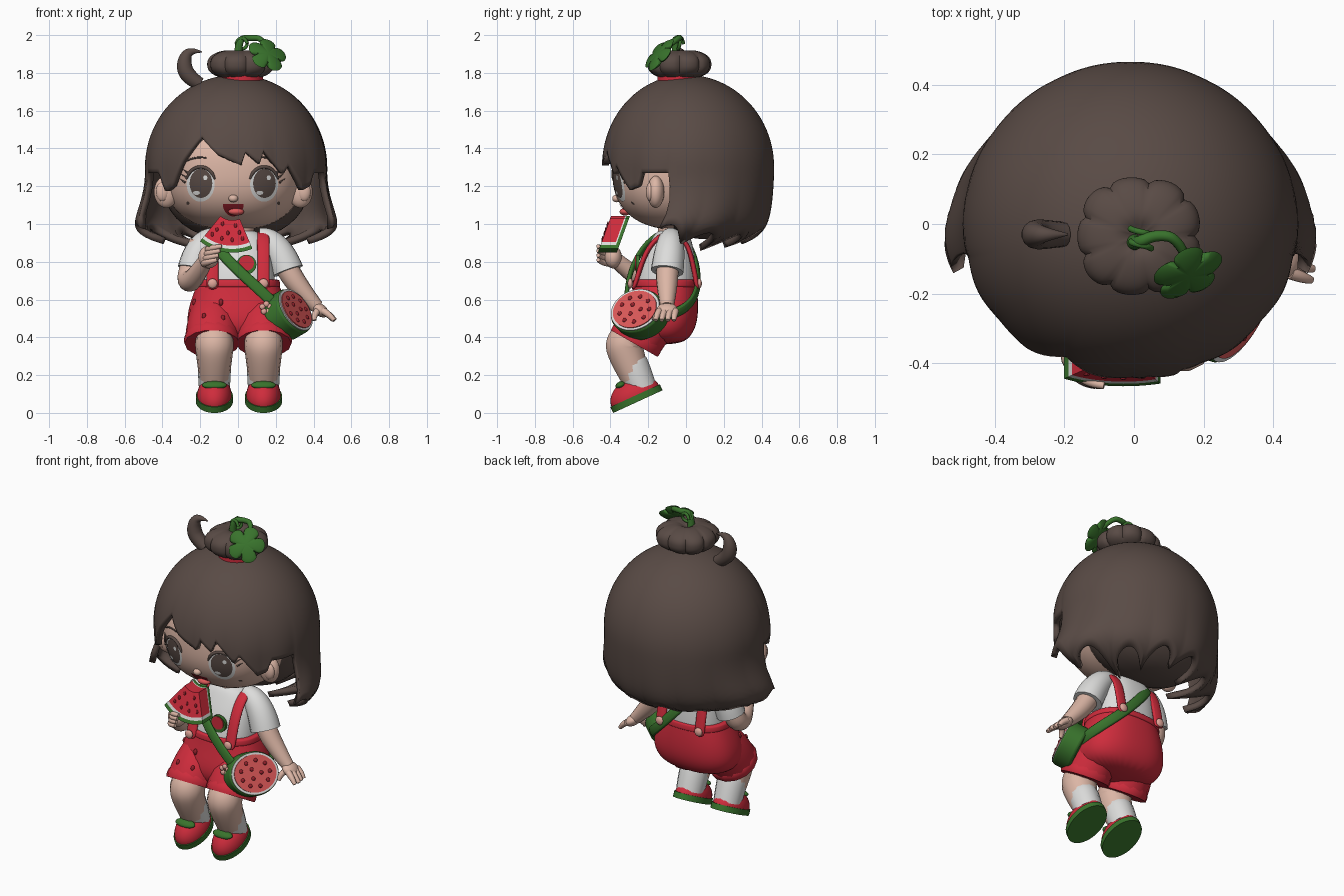
import bpy, bmesh, math
from mathutils import Vector, Matrix

cube = bpy.data.objects.get("Cube")
if cube:
    bpy.data.objects.remove(cube)


def material(name, *rgb):
    m = bpy.data.materials.new(name)
    m.use_nodes = True
    m.diffuse_color = (*rgb, 1)
    m.node_tree.nodes["Principled BSDF"].inputs["Base Color"].default_value = (*rgb, 1)
    return m


HAIR = material("dark brown", .1, .07, .06)
SKIN = material("warm skin", .72, .47, .38)
RED = material("bright red", .62, .025, .045)
GREEN = material("leaf green", .04, .17, .025)
WHITE = material("soft white", .72, .72, .71)
MELON = material("melon pink", .72, .1, .1)
SEED = material("seed dark red", .3, .015, .025)
BUTTON = material("button pink", .75, .38, .32)


def finish(obj, mat, angle=50):
    obj.data.materials.clear()
    obj.data.materials.append(mat)
    bpy.ops.object.select_all(action='DESELECT')
    obj.select_set(True)
    bpy.context.view_layer.objects.active = obj
    bpy.ops.object.shade_smooth_by_angle(angle=math.radians(angle))
    return obj


def from_bmesh(name, bm, mat):
    bmesh.ops.remove_doubles(bm, verts=bm.verts, dist=1e-5)
    bmesh.ops.recalc_face_normals(bm, faces=bm.faces)
    me = bpy.data.meshes.new(name)
    bm.to_mesh(me)
    bm.free()
    obj = bpy.data.objects.new(name, me)
    bpy.context.collection.objects.link(obj)
    return finish(obj, mat)


def grid(name, rows, mat, wrap=True, caps=False, subdiv=0):
    """Skin rows of points with quads."""
    bm = bmesh.new()
    vs = [[bm.verts.new(p) for p in row] for row in rows]
    n = len(rows[0])
    for a, b in zip(vs, vs[1:]):
        for i in range(n if wrap else n - 1):
            j = (i + 1) % n
            bm.faces.new((a[i], a[j], b[j], b[i]))
    if caps:
        bm.faces.new(vs[0])
        bm.faces.new(vs[-1])
    obj = from_bmesh(name, bm, mat)
    if subdiv:
        smooth = obj.modifiers.new("smooth", 'SUBSURF')
        smooth.levels = smooth.render_levels = subdiv
    return obj


def ball(name, loc, scale, mat, rot=Matrix.Identity(3), shape=Vector, seg=24):
    bm = bmesh.new()
    bmesh.ops.create_uvsphere(bm, u_segments=seg, v_segments=seg * 2 // 3, radius=1)
    for v in bm.verts:
        v.co = Vector(c * s for c, s in zip(shape(v.co), scale))
    bm.transform(Matrix.Translation(loc) @ rot.to_4x4())
    return from_bmesh(name, bm, mat)


def disc(name, frame, radius, depth, mat, oval=1):
    """Cylinder whose top rests at the frame's origin."""
    bm = bmesh.new()
    bmesh.ops.create_cone(bm, cap_ends=True, segments=40, radius1=radius, radius2=radius, depth=depth)
    bm.transform(frame @ Matrix.Translation((0, 0, -depth / 2)) @ Matrix.Diagonal((1, oval, 1, 1)))
    return from_bmesh(name, bm, mat)


def tube(name, pts, radii, mat):
    cu = bpy.data.curves.new(name, 'CURVE')
    cu.dimensions = '3D'
    cu.bevel_depth, cu.bevel_resolution, cu.use_fill_caps = 1, 5, True
    sp = cu.splines.new('NURBS')
    sp.points.add(len(pts) - 1)
    for point, p, r in zip(sp.points, pts, radii):
        point.co, point.radius = (*p, 1), r
    sp.use_endpoint_u, sp.order_u, sp.resolution_u = True, min(3, len(pts)), 8
    obj = bpy.data.objects.new(name, cu)
    bpy.context.collection.objects.link(obj)
    bpy.ops.object.select_all(action='DESELECT')
    obj.select_set(True)
    bpy.context.view_layer.objects.active = obj
    bpy.ops.object.convert(target='MESH')
    return finish(bpy.context.view_layer.objects.active, mat)


def loft(name, rings, mat, n=2.4):
    """Stacked superellipse rings (y, z, half width, half depth)."""
    def power(c):
        return math.copysign(abs(c) ** (2 / n), c)
    turns = [math.tau * i / 32 for i in range(32)]
    rows = [[(rx * power(math.cos(t)), y + ry * power(math.sin(t)), z) for t in turns]
            for y, z, rx, ry in rings]
    return grid(name, rows, mat, caps=True, subdiv=2)


def ribbon(name, pts, center, width, mat):
    pts = [Vector(p) for p in pts]
    rows = []
    for i, p in enumerate(pts):
        along = (pts[min(i + 1, len(pts) - 1)] - pts[max(i - 1, 0)]).normalized()
        out = (p - Vector(center)).normalized()
        side = along.cross(out).normalized() * width
        out *= .016
        rows.append([p - side - out, p + side - out, p + side + out, p - side + out])
    return grid(name, rows, mat, caps=True, subdiv=2)


# Head, with small details laid on its surface
CX, CY, CZ, A, B, C, N = -.025, -.03, 1.28, .37, .36, .31, 2.4


def squarish(d):
    return d / sum(abs(c) ** N for c in d) ** (1 / N)


def on_face(x, z, lift=.004):
    inside = 1 - abs((x - CX) / A) ** N - abs((z - CZ) / C) ** N
    return Vector((x, CY - B * max(inside, 0) ** (1 / N) - lift, z))


def decal(name, x, z, rx, rz, mat, lift, start=0, end=math.tau):
    angles = [start + (end - start) * i / 32 for i in range(33)]
    rows = [[on_face(x + rx * k / 5 * math.cos(a), z + rz * k / 5 * math.sin(a), lift)
             for a in angles] for k in range(6)]
    return grid(name, rows, mat, wrap=False)


ball("head", (CX, CY, CZ), (A, B, C), SKIN, shape=squarish, seg=64)
ball("nose", on_face(CX, 1.135), (.025, .022, .02), SKIN)
tube("neck", [(0, -.07, .9), (0, -.06, 1.03)], [.085, .085], SKIN)
for s, side in ((-1, "right"), (1, "left")):
    ball(side + "_ear", (CX + s * .355, -.16, 1.17), (.065, .045, .085), SKIN)
    ball(side + "_ear_hollow", (CX + s * .375, -.19, 1.17), (.035, .022, .05), SKIN)
    ex = CX + s * .168 - .005
    decal(side + "_eye_white", ex, 1.21, .074, .092, WHITE, .003)
    decal(side + "_iris", ex + .002, 1.215, .06, .077, HAIR, .006)
    decal(side + "_eye_shine", ex + .025, 1.245, .011, .013, WHITE, .009)
    decal(side + "_eye_glow", ex - .022, 1.165, .018, .011, WHITE, .009)
    arc = [math.pi * (.08 + .84 * i / 8) for i in range(9)]
    tube(side + "_lash", [on_face(ex + .078 * math.cos(a), 1.215 + .088 * math.sin(a)) for a in arc],
         [.004] + [.009] * 7 + [.004], HAIR)
    for k in range(3):
        flick = ex + s * (.066 + .008 * k)
        tube(side + "_lash_flick", [on_face(flick, 1.27 - .025 * k), on_face(flick + s * .03, 1.29 - .025 * k)],
             [.006, .001], HAIR)
    tube(side + "_brow", [on_face(ex + s * d, z) for d, z in ((-.03, 1.35), (.03, 1.36), (.08, 1.33))],
         [.003, .007, .003], HAIR)
    decal(side + "_cheek_dot", CX + s * .24, 1.11, .008, .009, HAIR, .004)
decal("mouth", CX, 1.105, .055, .065, SEED, .004, math.pi, math.tau)
ball("tongue", on_face(CX + .015, 1.065), (.042, .03, .02), MELON)

# Hair shell: an ellipsoid cap whose lower edge follows a fringe outline
EDGE = [(-180, .94), (-130, .9), (-100, .94), (-84, .98), (-78, 1.27), (-58, 1.27), (-52, 1.17), (-45, 1.2),
        (-36, 1.33), (-24, 1.46), (-12, 1.37), (3, 1.31), (6, 1.38), (15, 1.32), (18, 1.39), (31, 1.26),
        (35, 1.31), (48, 1.18), (55, 1.2), (58, 1.27), (78, 1.27), (84, .98), (100, .94), (130, .9), (180, .94)]


def edge_height(deg):
    for (a, za), (b, zb) in zip(EDGE, EDGE[1:]):
        if a <= deg <= b:
            return za + (zb - za) * (deg - a) / (b - a)


def hair_column(deg):
    f = math.radians(deg)
    lock = abs(math.sin(f * 7))
    low = edge_height(deg) + (.08 * (lock - .6) if abs(deg) > 84 else 0)
    sideways = math.sin(f) ** 6
    column = []
    for k in range(33):
        t = k / 32
        z = 1.79 - (1.79 - low) * (1 - math.cos(t * math.pi / 2))
        u = (1.3 - z) / .3
        r = math.sqrt(max(0, 1 - ((z - 1.3) / .49) ** 2)) if u < 0 else 1
        sweep = f
        if u > 0:
            r += sideways * (.18 * u * u - .03 * u - .04 * u ** 8)
            r -= (1 - sideways) * (.055 * u * u + .022 * u ** 8)
            if abs(deg) > 77:
                # side locks sweep forward beneath the ears
                sweep -= math.copysign(.28 * u ** 3 * (1 - abs(deg) / 180), deg)
        r *= 1 + .02 * (lock - .6) * t ** 6
        depth = .457 - .01 * math.cos(f)
        column.append((-.01 + .482 * r * math.sin(sweep), -depth * r * math.cos(sweep), z))
    return column


hair = grid("hair", [hair_column(-180 + 1.5 * i) for i in range(241)], HAIR, wrap=False)
shell = hair.modifiers.new("thickness", 'SOLIDIFY')
shell.thickness, shell.offset = .035, -1
ball("inner_hair", (-.01, .11, 1.29), (.4, .29, .37), HAIR, shape=squarish, seg=40)
tube("hair_curl", [(-.19, -.03, 1.91), (-.255, -.03, 1.925), (-.29, -.03, 1.86), (-.27, -.03, 1.78),
                   (-.2, -.03, 1.74)], [.003, .02, .04, .045, .035], HAIR)


# Ribbed bun with its band, stem and leaf
def ribbed(d):
    swell = .9 + .1 * math.sqrt(abs(math.sin(4.5 * math.atan2(d.y, d.x))))
    dent = .35 * math.exp(-(d.x ** 2 + d.y ** 2) / .06) if d.z > 0 else 0
    return Vector((d.x * swell, d.y * swell, d.z - dent))


disc("bun_band", Matrix.Translation((.02, -.04, 1.79)), .112, .03, RED)
ball("bun", (.015, -.035, 1.845), (.178, .17, .08), HAIR, shape=lambda d: ribbed(squarish(d)), seg=72)
tube("stem", [(0, -.05, 1.87), (0, -.06, 1.98), (.06, -.03, 1.985), (.13, -.04, 1.985), (.16, -.12, 1.92)],
     [.024, .018, .016, .015, .012], GREEN)
spiral = [math.tau * i / 8 for i in range(13)]
tube("tendril", [(.02 + .03 * math.cos(a), -.07 + .006 * a, 1.955 + .03 * math.sin(a)) for a in spiral],
     [.009] * 13, GREEN)
leaf_frame = Matrix.Translation((.155, -.14, 1.895)) @ Vector((.35, -.7, .6)).to_track_quat('Z', 'Y').to_matrix().to_4x4()
outline = []
for i in range(60):
    a = math.tau * i / 60
    r = .108 * (.65 + .35 * math.sqrt(abs(math.cos(2.5 * a))))
    outline.append((r * math.cos(a), r * math.sin(a)))
grid("leaf", [[leaf_frame @ Vector((x * k, y * k, h)) for x, y in outline]
              for k, h in ((0, .018), (.8, .014), (1, 0), (.8, -.014), (0, -.014))], GREEN)

# Shirt, shorts and braces
loft("shirt", [(-.11, .64, .19, .16), (-.11, .68, .2, .165), (-.1, .8, .185, .15), (-.08, .9, .165, .115),
               (-.075, .95, .12, .09), (-.07, .97, .08, .07)], WHITE)
loft("shorts", [(-.11, .7, .212, .165), (-.11, .68, .217, .167), (-.115, .6, .25, .18), (-.13, .5, .275, .195),
                (-.135, .42, .26, .175), (-.13, .36, .18, .11)], RED)
loft("waistband", [(-.11, .71, .215, .168), (-.11, .7, .222, .173), (-.11, .67, .226, .177), (-.11, .66, .22, .172)], RED)
for s, side in ((-1, "right"), (1, "left")):
    x = s * .135
    ribbon(side + "_brace", [(x, -.28, .65), (x, -.262, .7), (x, -.228, .82), (x, -.17, .92), (x * .95, -.08, .965),
                             (x, .005, .91), (x, .035, .8), (x, .053, .7), (x, .06, .65)],
           (x, -.09, .74), .036, RED)
    for back, y in (("front", -.295), ("back", .07)):
        ball(side + "_" + back + "_button", (x, y, .685), (.026, .014, .026), BUTTON)
for x, y, z in ((-.09, -.292, .585), (-.23, -.2, .585), (-.18, -.336, .51), (-.08, -.335, .5)):
    ball("shorts_seed", (x, y, z), (.012, .014, .019), SEED, seg=12)
badge = Matrix.Translation((.045, -.265, .785)) @ Matrix.Rotation(math.pi / 2, 4, 'X')
disc("badge_rind", badge, .052, .02, GREEN)
disc("badge_flesh", badge @ Matrix.Translation((0, .008, .004)), .04, .02, RED)

# Legs, socks and shoes, toes tipped down
for s, side in ((-1, "right"), (1, "left")):
    x = .005 + s * .13
    tube(side + "_shorts_leg", [(s * .12, -.12, .56), (s * .132, -.215, .47), (s * .138, -.27, .375)],
         [.12, .15, .142], RED)
    tube(side + "_shorts_cuff", [(s * .138, -.245, .417), (s * .138, -.258, .395), (s * .138, -.274, .367)],
         [.138, .153, .145], RED)
    tube(side + "_leg", [(x, -.23, .45), (x, -.325, .39), (x, -.325, .32), (x, -.25, .15)],
         [.085, .103, .1, .075], SKIN)
    tube(side + "_sock", [(x, -.288, .262), (x, -.28, .245), (x, -.235, .13)], [.086, .09, .082], WHITE)
    foot = Matrix.Translation((x, -.262, .075)) @ Matrix.Rotation(.43, 4, 'X')
    disc(side + "_sole", foot @ Matrix.Translation((0, 0, .018)), .098, .035, GREEN, oval=1.47)
    ball(side + "_shoe", foot @ Vector((0, 0, .015)), (.092, .138, .1), RED, foot.to_3x3(),
         lambda d: Vector((d.x, d.y, max(d.z, 0))), 32)
    ball(side + "_shoe_strap", foot @ Vector((0, -.045, .1)), (.066, .03, .02), GREEN, foot.to_3x3())

# Arms: one raised to the snack, one hanging out
tube("right_sleeve", [(-.11, -.08, .93), (-.2, -.08, .92), (-.235, -.11, .76)], [.05, .08, .085], WHITE)
tube("right_arm", [(-.2, -.09, .9), (-.24, -.1, .8), (-.27, -.14, .69), (-.23, -.26, .71), (-.17, -.37, .81)],
     [.06, .06, .06, .052, .04], SKIN)
ball("right_palm", (-.155, -.385, .825), (.055, .045, .06), SKIN)
for k in range(4):
    z = .79 + .024 * k
    tube("right_finger", [(-.18 + .008 * k, -.4, z), (-.17, -.45, z + .008), (-.11 + .008 * k, -.465, z + .02)],
         [.018, .019, .01], SKIN)
tube("left_sleeve", [(.11, -.08, .93), (.2, -.08, .92), (.262, -.1, .75)], [.05, .082, .087], WHITE)
tube("left_arm", [(.2, -.09, .88), (.26, -.1, .76), (.335, -.1, .65), (.42, -.1, .56)], [.06, .062, .054, .036], SKIN)
ball("left_palm", (.435, -.1, .545), (.05, .055, .032), SKIN, Matrix.Rotation(.65, 3, 'Y'))
for k in range(4):
    y = -.14 + .028 * k
    tube("left_finger", [(.45, y, .54), (.485, y * 1.1, .52), (.515 - .006 * abs(k - 1), y * 1.15, .49)],
         [.019, .018, .011], SKIN)
tube("left_thumb", [(.425, -.13, .545), (.4, -.16, .52), (.405, -.17, .49)], [.018, .018, .01], SKIN)


# Fruit slice: wedge-shaped bands around the bitten tip, with rind along the far side
def slice_point(r, a, y):
    z = 1.12 + r * math.sin(a)
    return Vector((-.03 + r * math.cos(a), -.38 + y + (z - .95) * .36, z))


for part, r0, r1, y0, y1, mat in (("flesh", .1, .235, -.05, .025, RED), ("pith", .235, .252, -.05, .025, WHITE),
                                  ("far_pith", .1, .252, .025, .032, WHITE), ("far_rind", .1, .252, .032, .05, GREEN),
                                  ("rind", .252, .272, -.05, .05, GREEN)):
    grid("slice_" + part, [[slice_point(r0, a, y0), slice_point(r1, a, y0), slice_point(r1, a, y1),
                            slice_point(r0, a, y1)] for a in (math.radians(231 + 62 * i / 16) for i in range(17))],
         mat, caps=True)
for r, count in ((.13, 2), (.17, 3), (.205, 4)):
    for k in range(count):
        a = math.radians(231 + 62 * (k + .5) / count)
        ball("slice_seed", slice_point(r, a, -.051), (.008, .005, .013), SEED, seg=12)

# Round fruit bag with its cross strap and flower charm
bag = Matrix.Translation((.305, -.268, .545)) @ Vector((.77, -.45, .45)).to_track_quat('Z', 'Y').to_matrix().to_4x4()
FLAT = .84
body = disc("bag_body", bag, .153, .11, GREEN, FLAT)
rounding = body.modifiers.new("rounding", 'BEVEL')
rounding.width, rounding.segments = .015, 3
disc("bag_pith", bag @ Matrix.Translation((0, 0, .004)), .145, .02, WHITE, FLAT)
disc("bag_flesh", bag @ Matrix.Translation((0, 0, .01)), .13, .02, MELON, FLAT)
for r, count in ((.037, 3), (.09, 9)):
    for k in range(count):
        a = math.tau * k / count
        ball("bag_seed", bag @ Vector((r * math.cos(a), FLAT * r * math.sin(a), .01)), (.012, .012, .008), SEED,
             bag.to_3x3(), seg=12)
ribbon("bag_strap", [(.22, -.3, .55), (.17, -.32, .6), (.05, -.305, .71), (-.06, -.27, .81), (-.14, -.19, .92),
                     (-.14, -.08, .975), (-.1, .01, .92), (0, .06, .8), (.13, .07, .66), (.24, .02, .56),
                     (.285, -.1, .51), (.25, -.2, .5)], (0, -.09, .72), .032, GREEN)
for k in range(5):
    a = math.tau * k / 5 + .3
    ball("charm_petal", (.15 + .022 * math.cos(a), -.345, .555 + .022 * math.sin(a)), (.016, .01, .016), BUTTON, seg=12)
